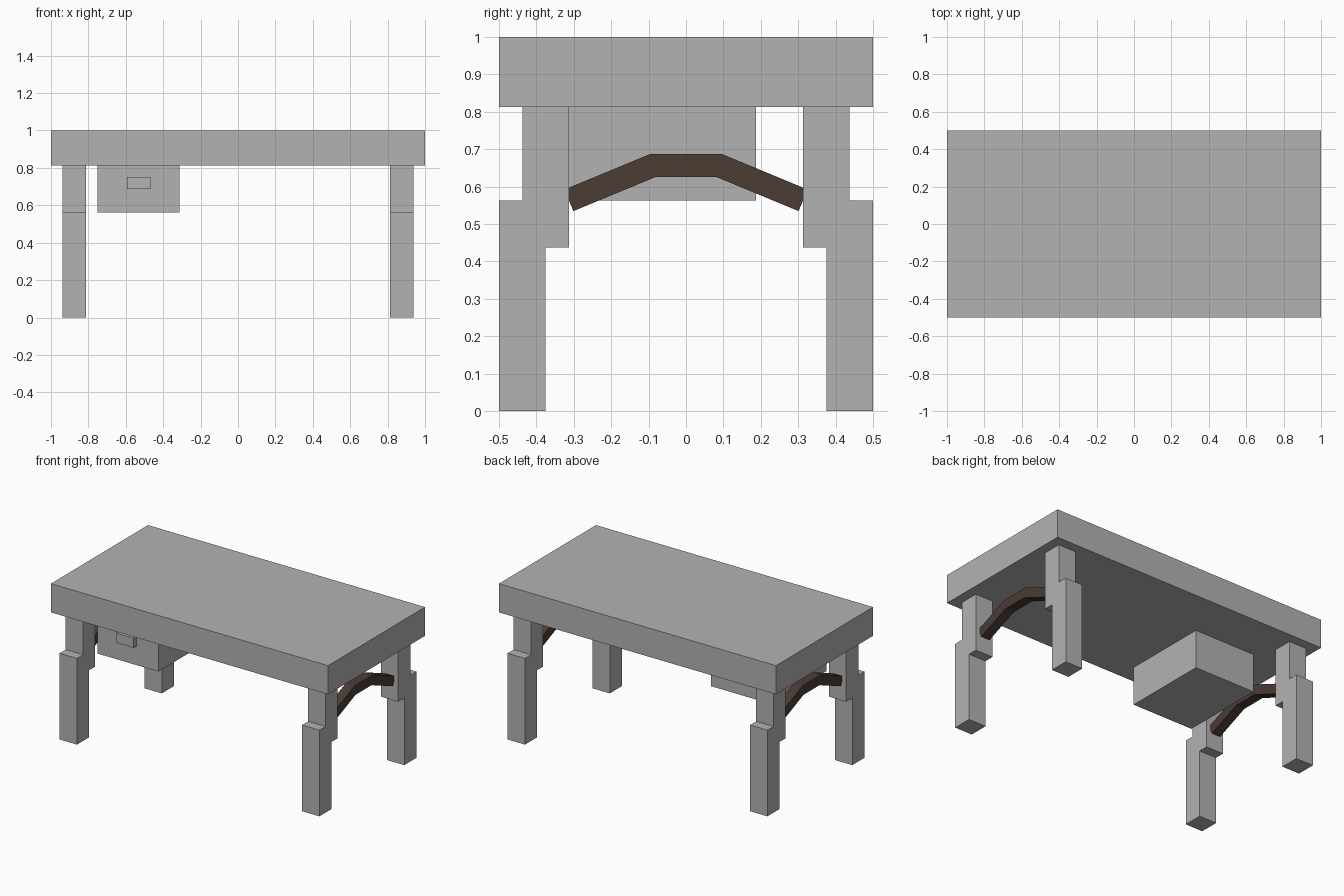
import bpy, bmesh, math

if "Cube" in bpy.data.objects:
    bpy.data.objects.remove(bpy.data.objects["Cube"])


def material(name, rgb):
    m = bpy.data.materials.new(name)
    m.diffuse_color = (*rgb, 1.0)
    m.use_nodes = True
    m.node_tree.nodes["Principled BSDF"].inputs["Base Color"].default_value = m.diffuse_color
    return m


GREY = material("stone_grey", (0.45, 0.45, 0.45))
BROWN = material("dark_wood_brown", (0.072, 0.045, 0.034))


def extrude_x(name, profile, x0, x1, mat):
    """Solid made by sweeping a (y, z) outline from x0 to x1."""
    bm = bmesh.new()
    face = bm.faces.new([bm.verts.new((x0, y, z)) for y, z in profile])
    swept = bmesh.ops.extrude_face_region(bm, geom=[face])["geom"]
    verts = [g for g in swept if isinstance(g, bmesh.types.BMVert)]
    bmesh.ops.translate(bm, verts=verts, vec=(x1 - x0, 0, 0))
    bmesh.ops.recalc_face_normals(bm, faces=bm.faces)
    mesh = bpy.data.meshes.new(name)
    bm.to_mesh(mesh)
    bm.free()
    mesh.materials.append(mat)
    ob = bpy.data.objects.new(name, mesh)
    bpy.context.collection.objects.link(ob)
    return ob


def box(name, x, y, z, mat):
    outline = [(y[0], z[0]), (y[1], z[0]), (y[1], z[1]), (y[0], z[1])]
    return extrude_x(name, outline, x[0], x[1], mat)


# Thick slab top
box("table_top", (-1, 1), (-0.5, 0.5), (0.8125, 1), GREY)

# Stepped legs: lower block set outward, upper block set inward
leg = [(0.375, 0), (0.5, 0), (0.5, 0.5625), (0.4375, 0.5625),
       (0.4375, 0.8125), (0.3125, 0.8125), (0.3125, 0.4375), (0.375, 0.4375)]

# Arched brace: flat centre with ends sloping down into the legs
t, a = 0.0625, math.radians(22.5)
top_z, bend = 0.6875, 0.095
end_y, end_z = 0.325, top_z - (0.325 - bend) * math.tan(a)
half = [(bend, top_z), (end_y, end_z),
        (end_y - t * math.sin(a), end_z - t * math.cos(a)),
        (bend - t * math.tan(a / 2), top_z - t)]
arch = half + [(-y, z) for y, z in reversed(half)]

for side, s in (("left", -1), ("right", 1)):
    for end, e in (("front", -1), ("back", 1)):
        extrude_x(f"{end}_{side}_leg", [(e * y, z) for y, z in leg],
                  s * 0.8125, s * 0.9375, GREY)
    extrude_x(f"{side}_arched_brace", arch, s * 0.84375, s * 0.90625, BROWN)

# Drawer hung under the top, with its handle
box("drawer", (-0.75, -0.3125), (-0.375, 0.1875), (0.5625, 0.8125), GREY)
box("drawer_handle", (-0.59375, -0.46875), (-0.40625, -0.375), (0.6875, 0.75), GREY)
